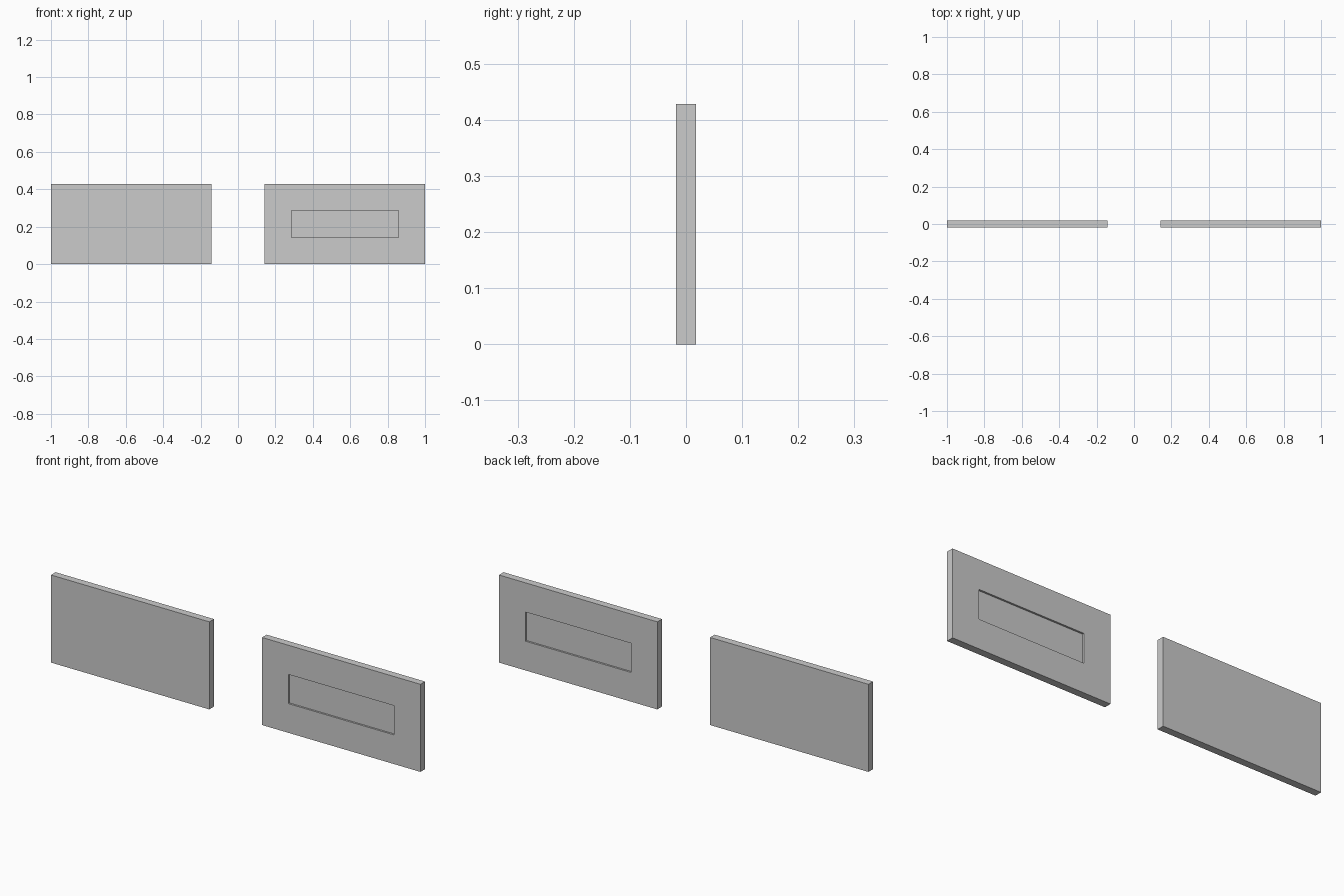
import bpy, bmesh
from mathutils import Matrix, Vector

if "Cube" in bpy.data.objects:
    bpy.data.objects.remove(bpy.data.objects["Cube"])

U = 2 / 14                      # module: each panel is 6 x 3 units, 2 units apart
WIDTH, HEIGHT, THICK = 6 * U, 3 * U, U / 4
RECESS = THICK / 4


def panel(name, x, recessed=False):
    bm = bmesh.new()
    bmesh.ops.create_cube(bm, size=1, matrix=Matrix.Diagonal((WIDTH, THICK, HEIGHT, 1)))
    bm.normal_update()
    if recessed:
        # shallow rectangular pocket in both the front and back faces
        faces = [f for f in bm.faces if abs(f.normal.y) > 0.9]
        bmesh.ops.inset_individual(bm, faces=faces, thickness=U, use_even_offset=True)
        for f in bmesh.ops.extrude_discrete_faces(bm, faces=faces)["faces"]:
            f.normal_update()
            bmesh.ops.translate(bm, verts=f.verts[:], vec=f.normal * -RECESS)
        bmesh.ops.recalc_face_normals(bm, faces=bm.faces[:])
    mesh = bpy.data.meshes.new(name)
    bm.to_mesh(mesh)
    bm.free()
    obj = bpy.data.objects.new(name, mesh)
    obj.location = Vector((x, 0, HEIGHT / 2))
    bpy.context.collection.objects.link(obj)
    return obj


# plain panel on the left, recessed panel on the right
panel("plain_panel", -4 * U)
panel("recessed_panel", 4 * U, recessed=True)
